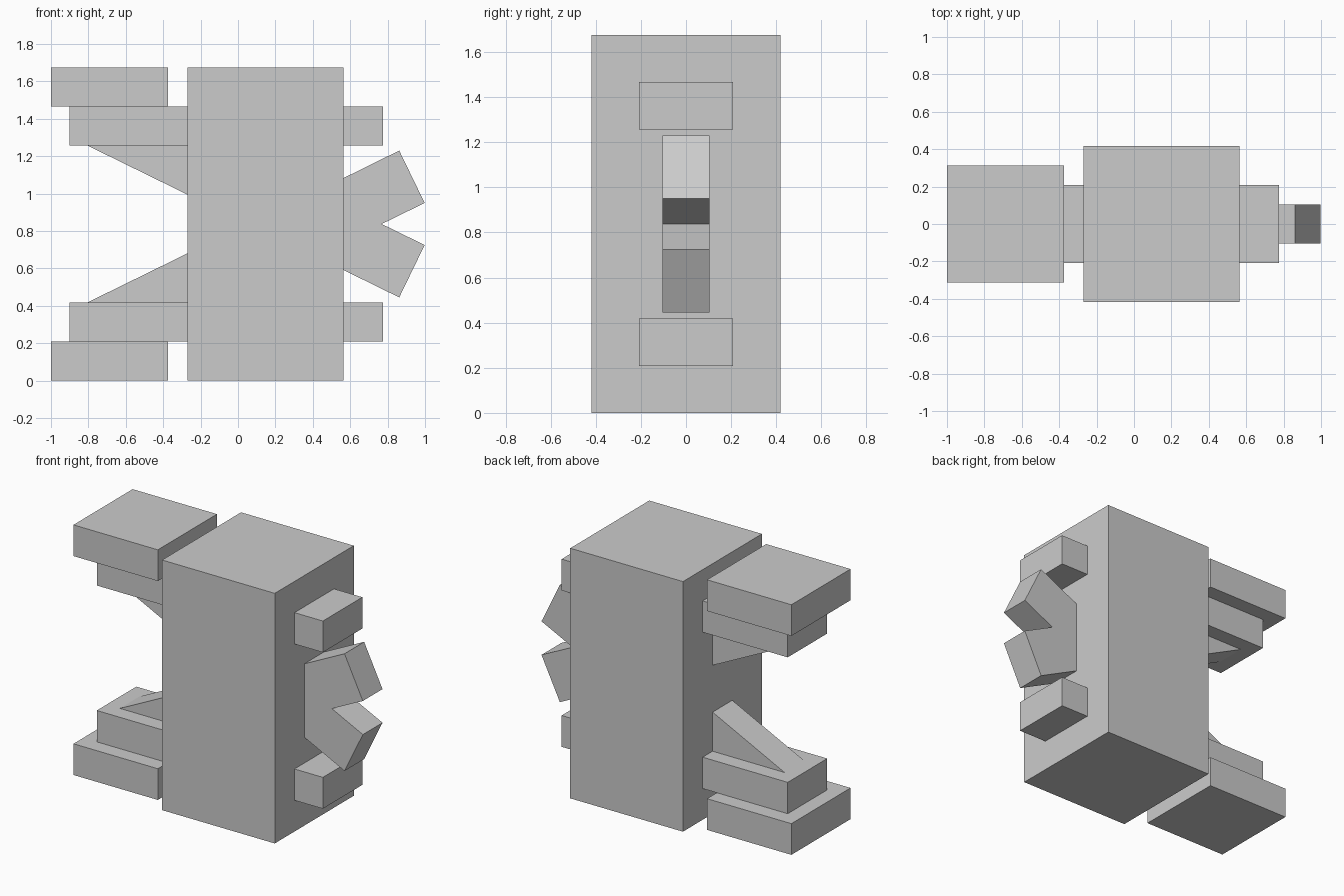
import bpy
import bmesh

if "Cube" in bpy.data.objects:
    bpy.data.objects.remove(bpy.data.objects["Cube"])

HEIGHT = 1.675


def box(name, x0, x1, half_y, z0, z1):
    """Axis-aligned box, symmetric about y = 0."""
    return prism(name, [(x0, z0), (x1, z0), (x1, z1), (x0, z1)], half_y)


def prism(name, profile, half_y):
    """Extrude a front-view (x, z) profile along y."""
    bm = bmesh.new()
    face = bm.faces.new([bm.verts.new((x, -half_y, z)) for x, z in profile])
    ext = bmesh.ops.extrude_face_region(bm, geom=[face])
    verts = [v for v in ext["geom"] if isinstance(v, bmesh.types.BMVert)]
    bmesh.ops.translate(bm, verts=verts, vec=(0, 2 * half_y, 0))
    bmesh.ops.recalc_face_normals(bm, faces=bm.faces)
    mesh = bpy.data.meshes.new(name)
    bm.to_mesh(mesh)
    bm.free()
    obj = bpy.data.objects.new(name, mesh)
    bpy.context.collection.objects.link(obj)
    return obj


# Main block
box("body", -0.27, 0.565, 0.418, 0, HEIGHT)

# Stacked pads and through bars, bottom and top
for side, flip in (("lower", False), ("upper", True)):
    for part, x0, x1, half_y, z0, z1 in (
        ("pad", -1.0, -0.375, 0.313, 0, 0.209),
        ("bar", -0.9, 0.775, 0.209, 0.209, 0.419),
    ):
        if flip:
            z0, z1 = HEIGHT - z1, HEIGHT - z0
        box(f"{side}_{part}", x0, x1, half_y, z0, z1)

# Crossed diagonal struts as one X-shaped profile, mirrored about mid height
lower = [(0.05, HEIGHT / 2), (-0.805, 0.418), (-0.668, 0.138),
         (0.412, 0.667), (0.862, 0.445), (0.998, 0.725)]
# lower edges of the struts cross at the notch between the right-hand ends
notch = (0.768, HEIGHT / 2)
upper = [(x, HEIGHT - z) for x, z in reversed(lower[1:])]
# the struts overlap in the middle, so the lower edge dips between them
lower[3] = (0.05 + 0.36, 0.667)
prism("crossed_struts", lower + [notch] + upper, 0.104)
